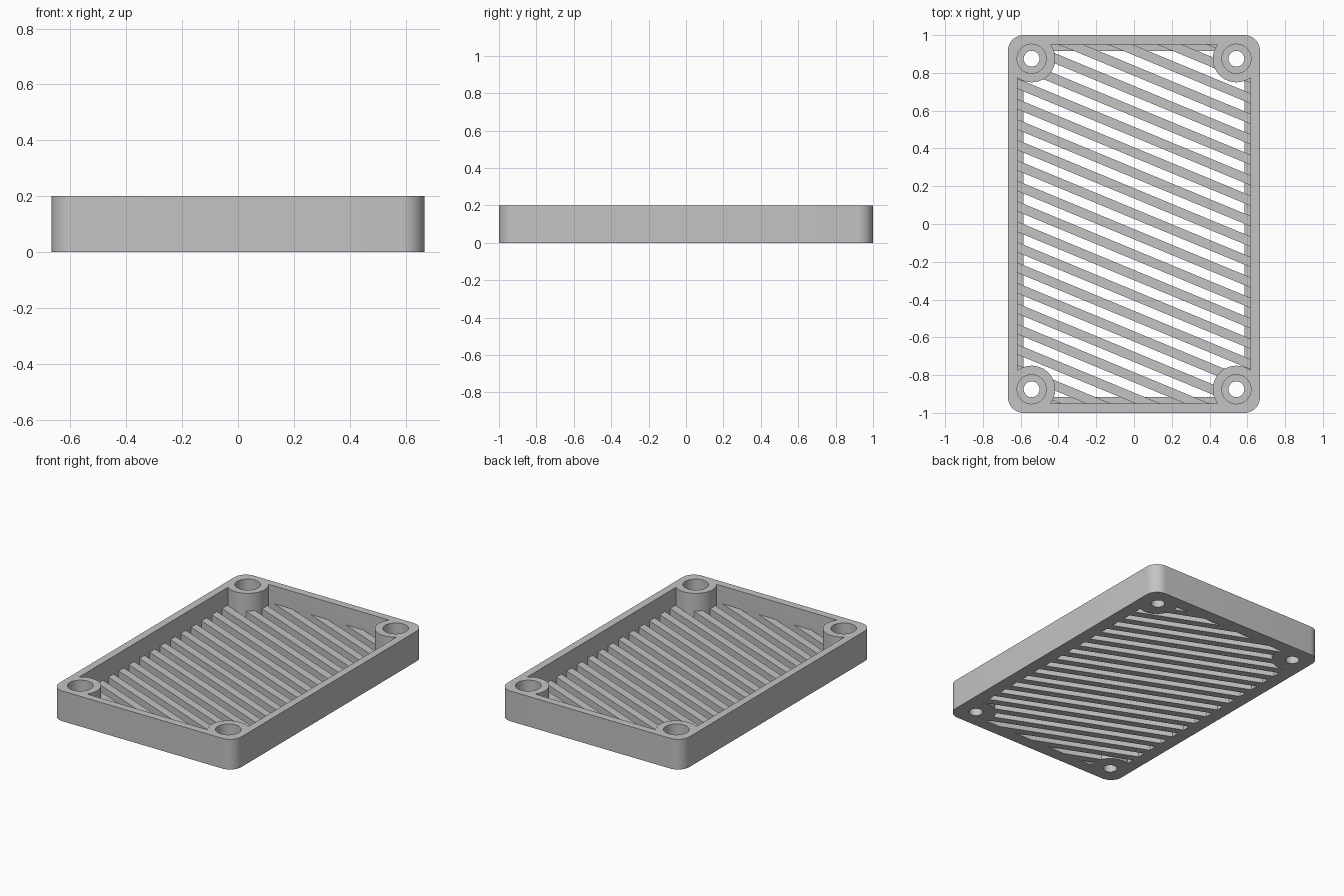
import bpy, bmesh, math
from mathutils import Matrix

cube = bpy.data.objects.get("Cube")
if cube:
    bpy.data.objects.remove(cube, do_unlink=True)

HALF_X, HALF_Y, HEIGHT, CORNER = 0.667, 1.0, 0.2, 0.083
WALL, LIP, FLOOR = 0.05, 0.083, 0.033
BOSS_X, BOSS_Y, BOSS_R = 0.542, 0.875, 0.125
SLAT_TOP, SLAT_WIDTH, PITCH = 0.083, 0.05, 0.1
SLAT_ANGLE = math.radians(-22.5)

gray = bpy.data.materials.new("light gray plastic")
gray.use_nodes = True
gray.diffuse_color = (0.55, 0.55, 0.55, 1)
gray.node_tree.nodes["Principled BSDF"].inputs["Base Color"].default_value = gray.diffuse_color


def finish(name, bm):
    mesh = bpy.data.meshes.new(name)
    bm.to_mesh(mesh)
    bm.free()
    mesh.materials.append(gray)
    obj = bpy.data.objects.new(name, mesh)
    bpy.context.collection.objects.link(obj)
    return obj


def add_box(bm, hx, hy, z0, z1, spin=Matrix(), shift=0):
    place = spin @ Matrix.Translation((0, shift, (z0 + z1) / 2))
    size = Matrix.Diagonal((2 * hx, 2 * hy, z1 - z0, 1))
    return bmesh.ops.create_cube(bm, size=1, matrix=place @ size)["verts"]


def box(name, hx, hy, z0, z1):
    bm = bmesh.new()
    add_box(bm, hx, hy, z0, z1)
    return finish(name, bm)


def corner_cylinders(name, radius, z0, z1):
    bm = bmesh.new()
    for sx in (-1, 1):
        for sy in (-1, 1):
            place = Matrix.Translation((sx * BOSS_X, sy * BOSS_Y, (z0 + z1) / 2))
            bmesh.ops.create_cone(bm, cap_ends=True, segments=48, radius1=radius,
                                  radius2=radius, depth=z1 - z0, matrix=place)
    return finish(name, bm)


def combine(target, tool, operation):
    mod = target.modifiers.new(tool.name, "BOOLEAN")
    mod.operation, mod.solver, mod.object = operation, "EXACT", tool
    with bpy.context.temp_override(object=target, active_object=target):
        bpy.ops.object.modifier_apply(modifier=mod.name)
    bpy.data.objects.remove(tool, do_unlink=True)


# Solid block with rounded upright corners
bm = bmesh.new()
add_box(bm, HALF_X, HALF_Y, 0, HEIGHT)
upright = [e for e in bm.edges if abs(e.verts[0].co.z - e.verts[1].co.z) > HEIGHT / 2]
bmesh.ops.bevel(bm, geom=upright, offset=CORNER, segments=12, profile=0.5, affect="EDGES")
tray = finish("vent_cover", bm)

# Hollow: the cavity, plus a smaller opening that leaves a floor lip
hollow = box("hollow", HALF_X - WALL, HALF_Y - WALL, FLOOR, 0.4)
combine(hollow, box("opening", HALF_X - LIP, HALF_Y - LIP, -0.1, 0.1), "UNION")

# Diagonal slats and corner bosses stay solid
bm = bmesh.new()
spin = Matrix.Rotation(SLAT_ANGLE, 4, "Z")
for i in range(-12, 12):
    add_box(bm, 2, SLAT_WIDTH / 2, -0.2, SLAT_TOP, spin, (i + 0.5) * PITCH)
combine(hollow, finish("slats", bm), "DIFFERENCE")
combine(hollow, corner_cylinders("bosses", BOSS_R, -0.3, 0.5), "DIFFERENCE")
combine(tray, hollow, "DIFFERENCE")

# Screw holes with wide counterbores
combine(tray, corner_cylinders("counterbores", 0.077, 0.05, 0.4), "DIFFERENCE")
combine(tray, corner_cylinders("screw_holes", 0.042, -0.1, 0.3), "DIFFERENCE")

# Smooth the round surfaces, keep the edges crisp
for other in bpy.context.selected_objects:
    other.select_set(False)
tray.select_set(True)
bpy.context.view_layer.objects.active = tray
bpy.ops.object.shade_smooth_by_angle(angle=math.radians(30))
